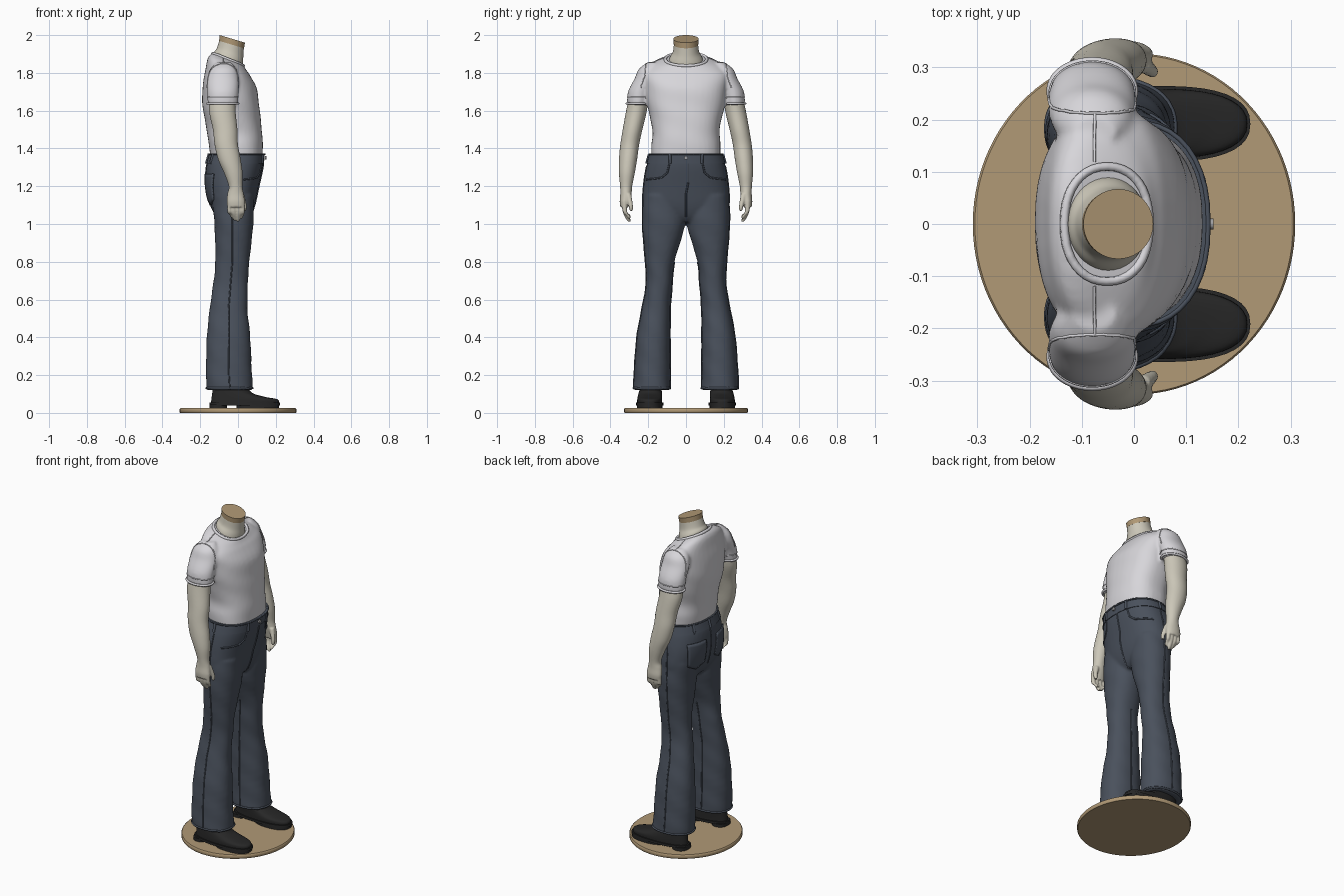
import bpy, bmesh, math
from mathutils import Vector
from mathutils.bvhtree import BVHTree

if "Cube" in bpy.data.objects:
    bpy.data.objects.remove(bpy.data.objects["Cube"])


def material(name, rgb):
    m = bpy.data.materials.new(name)
    m.use_nodes = True
    m.diffuse_color = (*rgb, 1)
    m.node_tree.nodes["Principled BSDF"].inputs["Base Color"].default_value = (*rgb, 1)
    return m


SKIN = material("pale_skin", (0.60, 0.57, 0.48))
SHIRT = material("white_cotton", (0.68, 0.67, 0.70))
DENIM = material("dark_denim", (0.068, 0.082, 0.108))
LEATHER = material("black_leather", (0.02, 0.02, 0.02))
WOOD = material("tan_wood", (0.44, 0.32, 0.18))
METAL = material("grey_metal", (0.35, 0.35, 0.36))
SIDES = (("left", 1), ("right", -1))


def ring(s, n=40, power=2, taper=0, fold=0):
    """Rounded cross-section; s = centre x, y, z, radius x, y, forward tilt."""
    cx, cy, cz, rx, ry, tilt = s
    pts = []
    for i in range(n):
        a = 2 * math.pi * i / n
        c, d = math.cos(a), math.sin(a)
        k = 1 + fold * math.sin(3 * a + cz * 45)
        x = rx * k * math.copysign(abs(c) ** (2 / power), c)
        y = ry * k * math.copysign(abs(d) ** (2 / power), d) * (1 + taper * c)
        pts.append(Vector((cx + x, cy + y, cz + tilt * x)))
    return pts


def spline(rows, steps=6):
    """Smooth interpolation through the stations."""
    rows = [Vector((*r, 0)[:6]) for r in rows]
    ext = [rows[0]] + rows + [rows[-1]]
    out = []
    for a, b, c, d in zip(ext, ext[1:], ext[2:], ext[3:]):
        for i in range(steps):
            t = i / steps
            out.append(b + (c - a) * (t / 2) + (a * 2 - b * 5 + c * 4 - d) * (t * t / 2)
                       + (b * 3 - a - c * 3 + d) * (t ** 3 / 2))
    return out + [rows[-1]]


def side_of(rows, side):
    return [(r[0], r[1] * side, *r[2:]) for r in rows]


def loft(bm, rows, smooth=True, **kw):
    stations = spline(rows) if smooth else [Vector((*r, 0)[:6]) for r in rows]
    loops = [[bm.verts.new(p) for p in ring(s, **kw)] for s in stations]
    for a, b in zip(loops, loops[1:]):
        for i in range(len(a)):
            j = (i + 1) % len(a)
            bm.faces.new((a[i], a[j], b[j], b[i]))
    bm.faces.new(loops[0])
    bm.faces.new(loops[-1])


def finish(name, bm, mat, voxel=0, relax=3):
    """Turn the pieces into an object, optionally fused into one skin."""
    bmesh.ops.recalc_face_normals(bm, faces=bm.faces)
    me = bpy.data.meshes.new(name)
    bm.to_mesh(me)
    bm.free()
    me.materials.append(mat)
    ob = bpy.data.objects.new(name, me)
    bpy.context.collection.objects.link(ob)
    if voxel:
        r = ob.modifiers.new("fuse", 'REMESH')
        r.mode, r.voxel_size = 'VOXEL', voxel
        s = ob.modifiers.new("relax", 'SMOOTH')
        s.iterations = relax
        ev = ob.evaluated_get(bpy.context.evaluated_depsgraph_get())
        baked = bpy.data.meshes.new_from_object(ev)
        ob.modifiers.clear()
        ob.data = baked
    bpy.ops.object.select_all(action='DESELECT')
    ob.select_set(True)
    bpy.context.view_layer.objects.active = ob
    bpy.ops.object.shade_smooth_by_angle(angle=math.radians(45))
    return ob


def surface(ob):
    bm = bmesh.new()
    bm.from_mesh(ob.data)
    tree = BVHTree.FromBMesh(bm)
    bm.free()
    return tree


def seam(name, pts, radius, mat, tree=None, closed=False):
    """Raised stitched line laid on a surface."""
    pts = [Vector(p) for p in pts]
    ends = pts[1:] + pts[:1] if closed else pts[1:]
    path = [a.lerp(b, i / 5) for a, b in zip(pts, ends) for i in range(5)]
    path += [] if closed else [pts[-1]]
    if tree:
        path = [tree.find_nearest(p)[0] for p in path]
    cu = bpy.data.curves.new(name, 'CURVE')
    cu.dimensions = '3D'
    cu.bevel_depth, cu.bevel_resolution = radius, 1
    cu.use_fill_caps = True
    sp = cu.splines.new('POLY')
    sp.points.add(len(path) - 1)
    for p, q in zip(sp.points, path):
        p.co = (*q, 1)
    sp.use_cyclic_u = closed
    cu.materials.append(mat)
    bpy.context.collection.objects.link(bpy.data.objects.new(name, cu))


# Display base
bm = bmesh.new()
loft(bm, [(0, 0, 0, .305, .324), (0, 0, .004, .309, .327),
          (0, 0, .021, .309, .327), (0, 0, .025, .305, .324)], smooth=False, n=96)
finish("display_base", bm, WOOD)

# Jeans: hips and flared legs fused
hips = [(-.02, 0, 1.01, .06, .10), (-.025, 0, 1.04, .09, .17), (-.03, 0, 1.1, .118, .225),
        (-.03, 0, 1.2, .14, .225), (-.018, 0, 1.3, .15, .21), (-.005, 0, 1.37, .143, .19)]
leg = [(-.043, .18, .12, .123, .098), (-.048, .179, .2, .122, .096), (-.05, .172, .4, .115, .088),
       (-.05, .158, .55, .1, .075), (-.04, .142, .68, .092, .069), (-.03, .138, .8, .09, .077),
       (-.022, .118, 1, .103, .113), (-.028, .118, 1.15, .112, .108)]
bm = bmesh.new()
loft(bm, hips, power=2.3)
for _, s in SIDES:
    loft(bm, side_of(leg, s), power=2.2, fold=.012)
jeans = finish("jeans", bm, DENIM, voxel=.009)
cloth = surface(jeans)

bm = bmesh.new()
loft(bm, [(-.015, 0, 1.32, .153, .209), (-.006, 0, 1.372, .147, .195)], power=2.3)
band = surface(finish("waistband", bm, DENIM))
seam("waistband_edge", ring((-.005, 0, 1.37, .147, .195, 0), power=2.3), .005, DENIM, None, True)
seam("fly", [(.14, .012, 1.32), (.12, .012, 1.22), (.09, 0, 1.16), (.03, 0, 1.03)], .005, DENIM, cloth)
seam("seat_seam", [(-.16, 0, 1.32), (-.17, 0, 1.2), (-.14, 0, 1.1)], .004, DENIM, cloth)
seam("waist_button", [(.143, 0, 1.35), (.152, 0, 1.35)], .011, METAL)
seam("back_belt_loop", [(-.17, 0, 1.315), (-.155, 0, 1.375)], .008, DENIM, band)

for label, s in SIDES:
    row = side_of(leg, s)
    for kind, d in (("outer", s), ("inner", -s)):
        pts = [(r[0], r[1] + d * r[4], r[2]) for r in row[:6]]
        if d == s:
            pts += [(-.03, s * .23, 1.1), (-.03, s * .225, 1.2), (-.018, s * .21, 1.31)]
        seam(f"{label}_{kind}_leg_seam", pts, .004, DENIM, cloth)
    seam(f"{label}_hem", ring((*row[0][:2], .13, .125, .1, 0), power=2.2), .006, DENIM, cloth, True)
    seam(f"{label}_front_pocket", [(.13, s * .09, 1.315), (.12, s * .1, 1.27), (.1, s * .13, 1.245),
                                   (.03, s * .21, 1.235)], .005, DENIM, cloth)
    for kind, x, y in (("front", .13, .085), ("side", -.02, .21), ("rear", -.14, .12)):
        seam(f"{label}_{kind}_belt_loop", [(x, s * y, 1.318), (x, s * y, 1.372)], .008, DENIM, band)

    # Back pocket: pointed patch following the seat
    bm = bmesh.new()
    n = 8
    grid = []
    for i in range(n + 1):
        u = i / n
        low = 1.13 - .03 * (1 - abs(2 * u - 1))
        line = []
        for j in range(n + 1):
            z = low + (1.265 - low) * j / n
            hit = cloth.ray_cast(Vector((-1, s * (.05 + .12 * u), z)), Vector((1, 0, 0)))
            line.append(bm.verts.new(hit[0] + hit[1] * .004))
        grid.append(line)
    for a, b in zip(grid, grid[1:]):
        for j in range(n):
            bm.faces.new((a[j], a[j + 1], b[j + 1], b[j]))
    patch = finish(f"{label}_back_pocket", bm, DENIM)
    sol = patch.modifiers.new("thickness", 'SOLIDIFY')
    sol.thickness, sol.offset = .008, 0

# Shirt: torso and short sleeves fused
torso = [(-.007, 0, 1.35, .137, .182), (-.012, 0, 1.42, .143, .183), (-.02, 0, 1.5, .146, .178),
         (-.037, 0, 1.62, .15, .203), (-.045, 0, 1.72, .143, .218), (-.055, 0, 1.8, .118, .222, -.1),
         (-.06, 0, 1.85, .1, .175, -.3), (-.052, 0, 1.872, .083, .112, -.4)]
sleeve = [(-.08, .255, 1.63, .08, .057), (-.08, .245, 1.7, .083, .062), (-.08, .212, 1.77, .083, .06),
          (-.078, .195, 1.82, .07, .055), (-.075, .175, 1.855, .04, .03)]
bm = bmesh.new()
loft(bm, torso, power=2.4, fold=.006)
for _, s in SIDES:
    loft(bm, side_of(sleeve, s))
cotton = surface(finish("shirt", bm, SHIRT, voxel=.009, relax=4))
seam("collar", ring((-.052, 0, 1.872, .082, .11, -.4), power=2.2), .009, SHIRT, cotton, True)

# Sleeve trim, arms, hands and shoes for each side
arm = [(-.01, .326, 1.09, .046, .022), (-.012, .324, 1.12, .048, .027), (-.013, .318, 1.16, .043, .03),
       (-.013, .317, 1.2, .036, .032), (-.025, .313, 1.27, .049, .042), (-.045, .307, 1.34, .06, .048),
       (-.062, .298, 1.42, .062, .05), (-.068, .283, 1.5, .065, .052), (-.083, .262, 1.6, .07, .055),
       (-.08, .245, 1.7, .065, .05)]
thumb = [(.034, .29, 1.07, .009, .009), (.034, .293, 1.1, .012, .012), (.016, .306, 1.16, .016, .016)]
upper = [(.036, .192, .045, .18, .066), (.034, .192, .072, .175, .066), (.0, .19, .1, .135, .062, -.1),
         (-.03, .187, .125, .1, .058, -.15), (-.04, .185, .16, .08, .05, 0)]
for label, s in SIDES:
    seam(f"{label}_sleeve_cuff", ring((-.08, s * .255, 1.638, .081, .058, 0)), .007, SHIRT, None, True)
    seam(f"{label}_cuff_stitch", ring((-.08, s * .25, 1.672, .083, .06, 0)), .003, SHIRT, cotton, True)
    seam(f"{label}_shoulder_seam", [(-.075, s * .12, 1.88), (-.075, s * .215, 1.85)], .003, SHIRT, cotton)
    arch = [math.radians(a) for a in range(-20, 201, 20)]
    seam(f"{label}_armhole_seam", [(-.075 + .1 * math.cos(a), s * (.235 - .02 * math.sin(a)),
                                    1.755 + .1 * math.sin(a)) for a in arch], .003, SHIRT, cotton)

    bm = bmesh.new()
    loft(bm, side_of(arm, s))
    loft(bm, side_of(thumb, s), n=16)
    for i, tip in enumerate((1.035, 1.018, 1.012, 1.03)):
        x = -.045 + .023 * i
        loft(bm, side_of([(x * .7, .3, tip, .007, .007), (x * .8, .307, tip + .015, .011, .011),
                          (x, .323, 1.065, .012, .012), (x, .326, 1.12, .012, .014)], s), n=16)
    finish(f"{label}_arm", bm, SKIN, voxel=.005, relax=2)

    bm = bmesh.new()
    loft(bm, side_of(upper, s), taper=.08, power=2.3)
    finish(f"{label}_shoe_upper", bm, LEATHER)
    for part, x, rx, ry, lo, hi in (("welt", .036, .187, .072, .04, .054),
                                    ("front_sole", .105, .112, .067, .024, .042),
                                    ("heel", -.105, .046, .055, .024, .044)):
        bm = bmesh.new()
        loft(bm, [(x, s * .192, z, rx, ry) for z in (lo, hi)], smooth=False, power=2.4,
             taper=.08 if part == "welt" else 0)
        finish(f"{label}_shoe_{part}", bm, LEATHER)

# Neck and its wooden cap
bm = bmesh.new()
loft(bm, [(-.05, 0, 1.81, .07, .1, -.3), (-.05, 0, 1.875, .077, .088, -.35),
          (-.042, 0, 1.91, .07, .07, -.3), (-.034, 0, 1.95, .065, .064, -.3)])
finish("neck", bm, SKIN)
bm = bmesh.new()
loft(bm, [(-.034, 0, 1.95, .066, .065, -.3), (-.03, 0, 1.98, .067, .067, -.3)], smooth=False)
finish("neck_cap", bm, WOOD)
